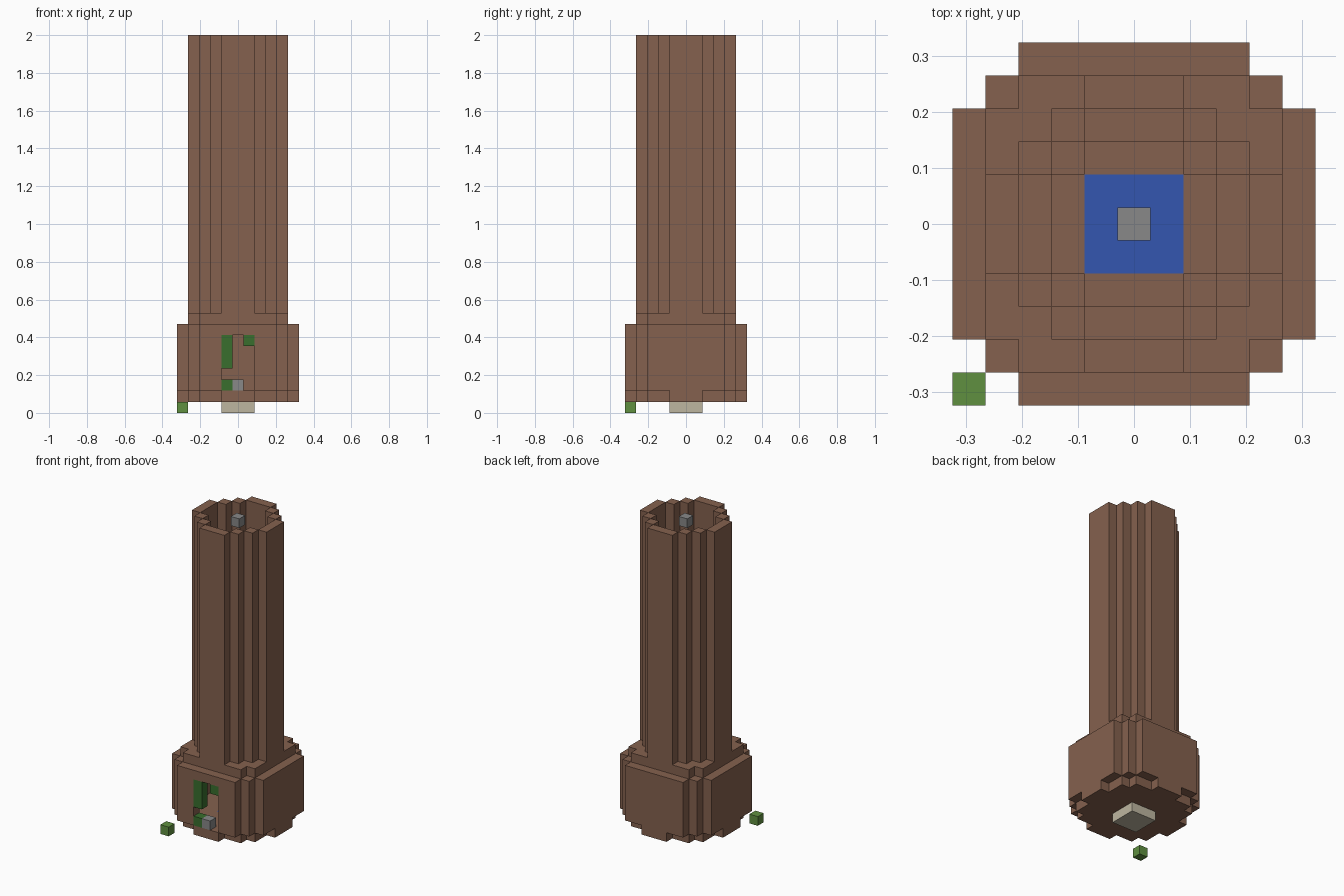
import bpy
import bmesh
from mathutils import Vector

cube = bpy.data.objects.get("Cube")
if cube:
    bpy.data.objects.remove(cube, do_unlink=True)

U = 2 / 34  # edge of one block


def linear(c):
    c /= 255
    return c / 12.92 if c <= 0.04045 else ((c + 0.055) / 1.055) ** 2.4


def material(name, *rgb):
    mat = bpy.data.materials.new(name)
    mat.use_nodes = True
    color = (*map(linear, rgb), 1)
    mat.diffuse_color = color
    mat.node_tree.nodes["Principled BSDF"].inputs["Base Color"].default_value = color
    return mat


brown = material("brown", 133, 97, 78)
leaf = material("dark green", 56, 110, 45)
grass = material("light green", 96, 144, 64)
stone = material("grey", 136, 136, 136)
water = material("blue", 52, 86, 176)
sand = material("beige", 190, 182, 160)


def disc(*half_widths):
    """Cells of a symmetric plan: half width of each row, from the middle out."""
    return {(i, j) for j in range(1 - len(half_widths), len(half_widths))
            for i in range(-half_widths[abs(j)], half_widths[abs(j)] + 1)}


def stack(plan, low, high):
    return {(i, j, k) for i, j in plan for k in range(low, high + 1)}


def blocks(name, cells, mat):
    """Skin a set of block cells, keeping only the exposed faces."""
    bm = bmesh.new()
    for cell in cells:
        centre = Vector(cell) + Vector((0, 0, 0.5))
        for axis in range(3):
            for sign in (-1, 1):
                n = Vector((0, 0, 0))
                n[axis] = sign
                if tuple(int(a + b) for a, b in zip(cell, n)) in cells:
                    continue
                a = Vector((0, 0, 0))
                a[(axis + 1) % 3] = 1
                b = n.cross(a)
                corners = [centre + (n + p * a + q * b) / 2
                           for p, q in ((-1, -1), (1, -1), (1, 1), (-1, 1))]
                bm.faces.new([bm.verts.new(c * U) for c in corners])
    bmesh.ops.remove_doubles(bm, verts=bm.verts, dist=U / 100)
    bmesh.ops.dissolve_limit(bm, angle_limit=0.01, verts=bm.verts, edges=bm.edges)
    mesh = bpy.data.meshes.new(name)
    bm.to_mesh(mesh)
    bm.free()
    mesh.materials.append(mat)
    obj = bpy.data.objects.new(name, mesh)
    bpy.context.collection.objects.link(obj)


# Plans
pool = disc(1, 1)
chamber = disc(4, 4, 4, 4, 3)
base_outer = disc(5, 5, 5, 5, 4, 3)
shaft_outer = disc(4, 4, 3, 2, 1)
shaft_inner = disc(3, 3, 2, 1)

# Base: floor, wall with a doorway, and roof with a hole into the shaft
door = {(i, -5, k) for i in (-1, 0, 1) for k in range(2, 7)}
blocks("base_floor", stack(disc(5, 5, 4, 4, 3, 1) - pool, 1, 1), brown)
blocks("base_wall", stack(base_outer - chamber, 2, 7) - door, brown)
blocks("base_roof", stack(chamber - disc(2, 2, 1), 8, 8), brown)

# Hollow tower shaft
blocks("tower_shaft", stack(shaft_outer - shaft_inner, 9, 33), brown)

# Pool and its bed
blocks("pool_bed", stack(pool, 0, 0), sand)
blocks("pool_water", stack(pool, 1, 1), water)

# Plants and step in the doorway
blocks("door_vines", {(-1, -5, 2), (-1, -5, 4), (-1, -5, 5), (-1, -5, 6), (1, -5, 6)}, leaf)
blocks("door_step", {(0, -5, 2)}, stone)

# Loose blocks
blocks("top_stone", {(0, 0, 33)}, stone)
blocks("corner_grass", {(-5, -5, 0)}, grass)
